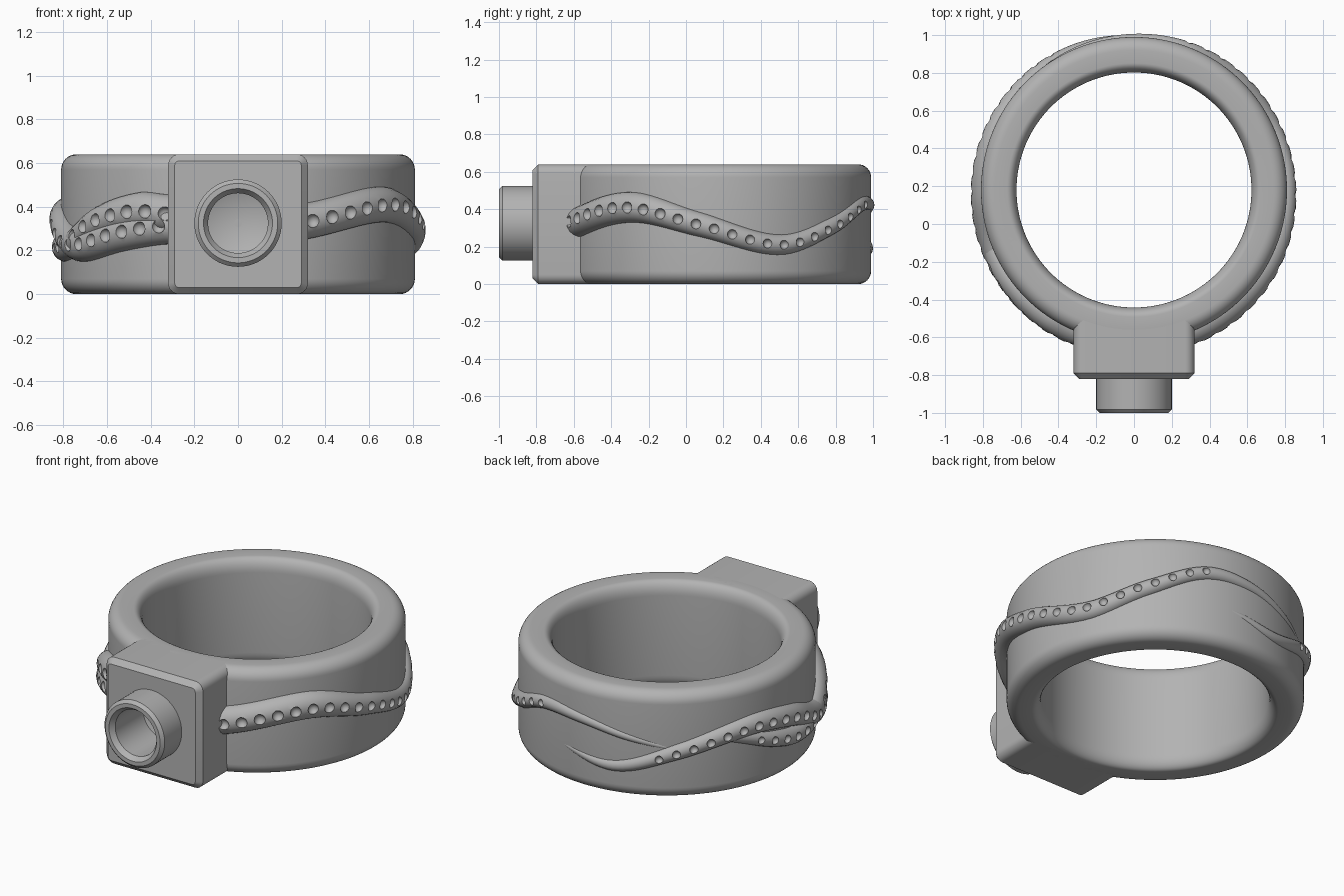
import bpy, bmesh
from math import sin, cos, pi, radians
from mathutils import Matrix, Vector

if "Cube" in bpy.data.objects:
    bpy.data.objects.remove(bpy.data.objects["Cube"], do_unlink=True)

CY = 0.18        # ring centre along y
H = 0.64         # ring height
R_OUT, R_IN = 0.81, 0.622
MID = 0.325      # height of the socket axis

metal = bpy.data.materials.new("grey metal")
metal.use_nodes = True
GREY = (0.45, 0.45, 0.45, 1)
metal.diffuse_color = GREY
metal.node_tree.nodes["Principled BSDF"].inputs["Base Color"].default_value = GREY


def finish(bm, name):
    bmesh.ops.remove_doubles(bm, verts=bm.verts, dist=1e-5)
    bmesh.ops.recalc_face_normals(bm, faces=bm.faces)
    mesh = bpy.data.meshes.new(name)
    bm.to_mesh(mesh)
    bm.free()
    mesh.materials.append(metal)
    ob = bpy.data.objects.new(name, mesh)
    bpy.context.collection.objects.link(ob)
    return ob


def activate(ob):
    bpy.ops.object.select_all(action='DESELECT')
    ob.select_set(True)
    bpy.context.view_layer.objects.active = ob


def smooth(ob):
    activate(ob)
    bpy.ops.object.shade_smooth_by_angle(angle=radians(32))


def cut(ob, cutter):
    mod = ob.modifiers.new("cut", 'BOOLEAN')
    mod.operation = 'DIFFERENCE'
    mod.solver = 'EXACT'
    mod.object = cutter
    activate(ob)
    bpy.ops.object.modifier_apply(modifier=mod.name)
    bpy.data.objects.remove(cutter, do_unlink=True)


def lathe(profile, segs, matrix, name):
    """Spin a profile of (radius, height) points about local z."""
    bm = bmesh.new()
    vs = [bm.verts.new((r, 0, h)) for r, h in profile]
    es = [bm.edges.new((vs[i], vs[(i + 1) % len(vs)])) for i in range(len(vs))]
    bmesh.ops.spin(bm, geom=vs + es, cent=(0, 0, 0), axis=(0, 0, 1),
                   angle=2 * pi, steps=segs, use_duplicate=False)
    bmesh.ops.transform(bm, matrix=matrix, verts=bm.verts)
    return finish(bm, name)


def arc(cx, cz, rx, rz, start, n=8):
    angs = [start + pi / 2 * i / n for i in range(n + 1)]
    return [(cx + rx * cos(a), cz + rz * sin(a)) for a in angs]


# Ring band with rounded outer and inner edges
fil, ix, iz = 0.07, 0.05, 0.08
top = arc(R_OUT - fil, H - fil, fil, fil, 0) + arc(R_IN + ix, H - iz, ix, iz, pi / 2)
bottom = [(r, H - z) for r, z in reversed(top)]
smooth(lathe(top + bottom, 144, Matrix.Translation((0, CY, 0)), "ring_band"))

# Square mounting block with rounded corners and chamfered front
bm = bmesh.new()
bmesh.ops.create_cube(bm, size=1, matrix=Matrix.Translation((0, -0.66, H / 2))
                      @ Matrix.Diagonal((0.64, 0.32, H, 1)))
along = [e for e in bm.edges
         if abs((e.verts[0].co - e.verts[1].co).normalized().y) > 0.9]
bmesh.ops.bevel(bm, geom=along, offset=0.05, segments=6, profile=0.5, affect='EDGES')
bm.normal_update()
front = min(bm.faces, key=lambda f: f.normal.y)
bmesh.ops.bevel(bm, geom=list(front.edges), offset=0.03, segments=1, affect='EDGES')
block = finish(bm, "mounting_block")

bm = bmesh.new()
bmesh.ops.create_cone(bm, cap_ends=True, segments=48, radius1=0.17, radius2=0.17,
                      depth=0.6, matrix=Matrix.Translation((0, -0.7, MID))
                      @ Matrix.Rotation(pi / 2, 4, 'X'))
cut(block, finish(bm, "bore_cutter"))
smooth(block)

# Round hollow socket with a blind bore
socket = [(0, 0), (0.137, 0), (0.137, 0.33), (0.158, 0.36), (0.182, 0.36),
          (0.2, 0.342), (0.2, 0.1), (0, -0.01)]
smooth(lathe(socket, 64, Matrix.Translation((0, -0.64, MID))
             @ Matrix.Rotation(pi / 2, 4, 'X'), "front_socket"))


def sample(keys, a):
    """Smooth cubic through keys of (angle, height, radius)."""
    def slope(i, c):
        p, q = keys[max(i - 1, 0)], keys[min(i + 1, len(keys) - 1)]
        return (q[c] - p[c]) / (q[0] - p[0])
    i = max(k for k in range(len(keys) - 1) if keys[k][0] <= a or k == 0)
    p, q = keys[i], keys[i + 1]
    d = q[0] - p[0]
    t = (a - p[0]) / d
    return [(2*t**3 - 3*t*t + 1) * p[c] + (t**3 - 2*t*t + t) * d * slope(i, c)
            + (3*t*t - 2*t**3) * q[c] + (t**3 - t*t) * d * slope(i + 1, c)
            for c in (1, 2)]


def around(a, r, z):
    return Vector((r * cos(radians(a)), CY + r * sin(radians(a)), z))


def vine(name, keys, first, last, step=6.5, n=20):
    """Tapered strand wrapped on the ring, with a row of round dimples."""
    core = R_OUT - 0.015
    bm = bmesh.new()
    count = int((keys[-1][0] - keys[0][0]) / 2)
    loops = []
    for k in range(count + 1):
        a = keys[0][0] + (keys[-1][0] - keys[0][0]) * k / count
        z, rad = sample(keys, a)
        loops.append([bm.verts.new(around(a, core + rad * cos(2 * pi * j / n),
                                          z + rad * sin(2 * pi * j / n)))
                      for j in range(n)])
    for p, q in zip(loops, loops[1:]):
        for j in range(n):
            m = (j + 1) % n
            bm.faces.new((p[j], p[m], q[m], q[j]))
    bm.faces.new(loops[0])
    bm.faces.new(loops[-1])
    strand = finish(bm, name)

    bm = bmesh.new()
    a = first
    while a <= last:
        z, rad = sample(keys, a)
        size = 0.012 + 0.23 * rad
        bmesh.ops.create_uvsphere(bm, u_segments=14, v_segments=8, radius=size,
                                  matrix=Matrix.Translation(around(a, core + rad, z)))
        a += step
    cut(strand, finish(bm, "dimple_cutter"))
    smooth(strand)


# Single strand on the left side, fading out at the back
vine("left_vine", [(-74, 0.32, 0.085), (-67, 0.335, 0.085), (-35, 0.41, 0.083),
                   (-8, 0.32, 0.068), (23, 0.21, 0.056), (48, 0.31, 0.05),
                   (70, 0.425, 0.042), (90, 0.42, 0.032), (110, 0.36, 0.024),
                   (128, 0.3, 0.014)], -67, 70)
# Two strands crossing on the right side
vine("right_vine_long", [(80, 0.23, 0.014), (104, 0.18, 0.035), (129, 0.285, 0.05),
                         (149, 0.365, 0.058), (164, 0.385, 0.064), (183, 0.335, 0.07),
                         (200, 0.24, 0.076), (212, 0.228, 0.08), (230, 0.28, 0.085),
                         (245, 0.31, 0.085), (253, 0.31, 0.085)], 122, 248)
vine("right_vine_short", [(137, 0.38, 0.014), (155, 0.32, 0.035), (170, 0.255, 0.05),
                          (186, 0.21, 0.06), (202, 0.235, 0.07), (218, 0.325, 0.08),
                          (236, 0.38, 0.088), (245, 0.372, 0.088),
                          (253, 0.36, 0.088)], 163, 248)
